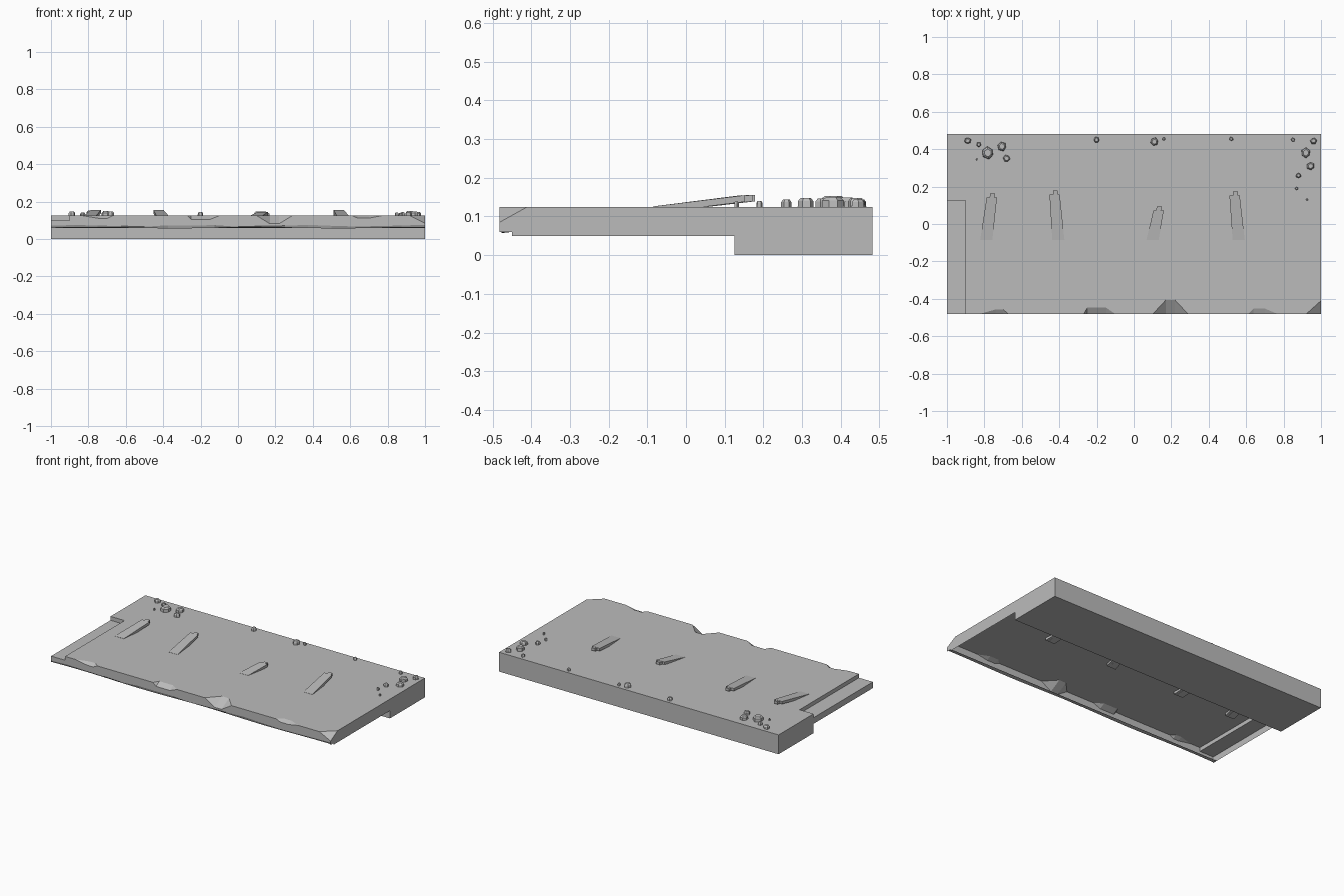
import bpy, bmesh, math, random
from mathutils import Vector

random.seed(4)
cube = bpy.data.objects.get("Cube")
if cube:
    bpy.data.objects.remove(cube, do_unlink=True)

stone = bpy.data.materials.new("grey stone")
stone.use_nodes = True
stone.diffuse_color = (0.5, 0.5, 0.5, 1)
stone.node_tree.nodes["Principled BSDF"].inputs["Base Color"].default_value = (0.5, 0.5, 0.5, 1)

TOP, FRONT, BACK, STEP = 0.125, -0.482, 0.482, 0.125
LEDGE_X, LEDGE_Z, RIM = -0.9, 0.1, 0.06


def finish(bm, name):
    bmesh.ops.remove_doubles(bm, verts=bm.verts, dist=0.0001)
    mesh = bpy.data.meshes.new(name)
    bm.to_mesh(mesh)
    bm.free()
    mesh.materials.append(stone)
    obj = bpy.data.objects.new(name, mesh)
    bpy.context.collection.objects.link(obj)
    return obj


def face(bm, points, outward):
    """Add a polygon whose normal points roughly along outward."""
    f = bm.faces.new([bm.verts.new(p) for p in points])
    f.normal_update()
    if f.normal.dot(Vector(outward)) < 0:
        f.normal_flip()


# Deck: an open-bottomed shell with a chipped front edge
deck = bmesh.new()
# chip: start, inner start, inner end, end, depth, lowest height
chips = [(-0.83, -0.74, -0.70, -0.67, 0.025, 0.11),
         (-0.27, -0.25, -0.15, -0.10, 0.035, 0.105),
         (0.10, 0.17, 0.22, 0.29, 0.075, 0.082),
         (0.61, 0.64, 0.70, 0.77, 0.03, 0.112)]
top_edge = [(LEDGE_X, FRONT, TOP)]
wall_edge = [(-1, FRONT, LEDGE_Z), (LEDGE_X, FRONT, LEDGE_Z), (LEDGE_X, FRONT, TOP)]
for x0, xa, xb, x1, depth, low in chips:
    start, end = (x0, FRONT, TOP), (x1, FRONT, TOP)
    ta, tb = (xa, FRONT + depth, TOP), (xb, FRONT + depth, TOP)
    fa, fb = (xa, FRONT, low), (xb, FRONT, low)
    top_edge += [start, ta, tb, end]
    wall_edge += [start, fa, fb, end]
    for poly in ((start, ta, fa), (ta, tb, fb, fa), (tb, end, fb)):
        face(deck, poly, (0, -1, 1))
corner = [(0.92, FRONT, TOP), (1, -0.41, TOP), (1, FRONT, 0.085)]
face(deck, corner, (1, -1, 1))
top_edge += corner[:2]
wall_edge += [corner[0], corner[2]]
face(deck, top_edge + [(1, BACK, TOP), (-1, BACK, TOP), (-1, STEP, TOP),
                       (LEDGE_X, STEP, TOP)], (0, 0, 1))

# Wavy lower edge of the front wall, with a lip turned inwards
steps = 16
crease, foot, lip = [], [], []
for i in range(steps + 1):
    x = -1 + 2 * i / steps
    z = 0.071 + 0.004 * math.sin(i * 1.3) + 0.002 * math.sin(i * 2.9)
    crease.append((x, FRONT, z))
    foot.append((x, FRONT + 0.006, RIM + 0.003 * math.sin(i * 0.9)))
    lip.append((x, -0.45, RIM))
face(deck, wall_edge + crease[::-1], (0, -1, 0))
for i in range(steps):
    face(deck, (crease[i], crease[i + 1], foot[i + 1], foot[i]), (0, -1, -0.5))
    face(deck, (foot[i], foot[i + 1], lip[i + 1], lip[i]), (0, 0, -1))

# Right side wall, running on into the rear beam
side = [(FRONT, RIM), (-0.45, RIM), (-0.45, 0.05), (STEP, 0.05), (STEP, 0),
        (BACK, 0), (BACK, TOP), (-0.41, TOP), (FRONT, 0.085)]
face(deck, [(1, y, z) for y, z in side], (1, 0, 0))

# Lowered ledge on the left end
face(deck, [(-1, FRONT, LEDGE_Z), (LEDGE_X, FRONT, LEDGE_Z),
            (LEDGE_X, STEP, LEDGE_Z), (-1, STEP, LEDGE_Z)], (0, 0, 1))
face(deck, [(LEDGE_X, FRONT, LEDGE_Z), (LEDGE_X, STEP, LEDGE_Z),
            (LEDGE_X, STEP, TOP), (LEDGE_X, FRONT, TOP)], (-1, 0, 0))
face(deck, [(-1, FRONT, RIM), (-1, STEP, RIM),
            (-1, STEP, LEDGE_Z), (-1, FRONT, LEDGE_Z)], (-1, 0, 0))

# Rear beam
face(deck, [(-1, STEP, 0), (-1, BACK, 0), (-1, BACK, TOP), (-1, STEP, TOP)], (-1, 0, 0))
face(deck, [(-1, STEP, 0), (1, STEP, 0), (1, BACK, 0), (-1, BACK, 0)], (0, 0, -1))
for y, out in ((STEP, -1), (BACK, 1)):
    face(deck, [(-1, y, 0), (1, y, 0), (1, y, TOP), (-1, y, TOP)], (0, out, 0))
finish(deck, "deck")


# Raised splinters: tilted tapering bars whose low ends sink through the deck
def bar(bm, x0, x1, y0, y1, w0, w1, lift):
    ring = []
    for x, y, w, z in ((x0, y0, w0, TOP + 0.001), (x1, y1, w1, TOP + lift)):
        ring.append([bm.verts.new((x + sx * w / 2, y, z + dz))
                     for sx, dz in ((-1, 0), (1, 0), (1, -0.017), (-1, -0.017))])
    a, b = ring
    bm.faces.new(a)
    bm.faces.new(b[::-1])
    for i in range(4):
        j = (i + 1) % 4
        bm.faces.new((a[j], a[i], b[i], b[j]))


splinters = [(-0.79, -0.76, 0.155), (-0.405, -0.425, 0.17),
             (0.10, 0.132, 0.085), (0.56, 0.538, 0.165)]
for n, (x0, x1, y1) in enumerate(splinters):
    bm = bmesh.new()
    lift = 0.03 if y1 > 0.1 else 0.02
    bar(bm, x0, x1, -0.085, y1 - 0.012, 0.065, 0.055, lift)
    bar(bm, x0, x1 + 0.004, -0.08, y1 + 0.008, 0.03, 0.026, lift + 0.001)
    bmesh.ops.recalc_face_normals(bm, faces=bm.faces)
    finish(bm, f"splinter_{n + 1}")


# Loose pebbles: irregular prisms with a bevelled crown
def pebble(bm, x, y, r):
    sides = 6 if r > 0.015 else 5
    height = 0.01 + 0.55 * r
    turn = random.random() * 6
    radii = [r * random.uniform(0.8, 1.1) for _ in range(sides)]
    rings = []
    for z, scale in ((-0.002, 1), (height * 0.65, 0.95), (height, 0.62)):
        rings.append([bm.verts.new((x + scale * q * math.cos(turn + math.tau * i / sides),
                                    y + scale * q * math.sin(turn + math.tau * i / sides),
                                    TOP + z)) for i, q in enumerate(radii)])
    for low, high in zip(rings, rings[1:]):
        for i in range(sides):
            j = (i + 1) % sides
            bm.faces.new((low[i], low[j], high[j], high[i]))
    bm.faces.new(rings[-1])


groups = {
    "left_pebbles": [(-0.89, 0.445, 0.02), (-0.83, 0.425, 0.015), (-0.78, 0.38, 0.033),
                     (-0.705, 0.415, 0.025), (-0.68, 0.35, 0.02), (-0.84, 0.345, 0.005)],
    "middle_pebbles": [(-0.2, 0.45, 0.017), (0.11, 0.44, 0.024), (0.16, 0.455, 0.01),
                       (0.52, 0.455, 0.012)],
    "right_pebbles": [(0.85, 0.45, 0.012), (0.96, 0.445, 0.018), (0.92, 0.38, 0.027),
                      (0.945, 0.31, 0.024), (0.88, 0.26, 0.016), (0.87, 0.19, 0.01),
                      (0.925, 0.13, 0.007)],
}
for name, stones in groups.items():
    bm = bmesh.new()
    for spot in stones:
        pebble(bm, *spot)
    finish(bm, name)
